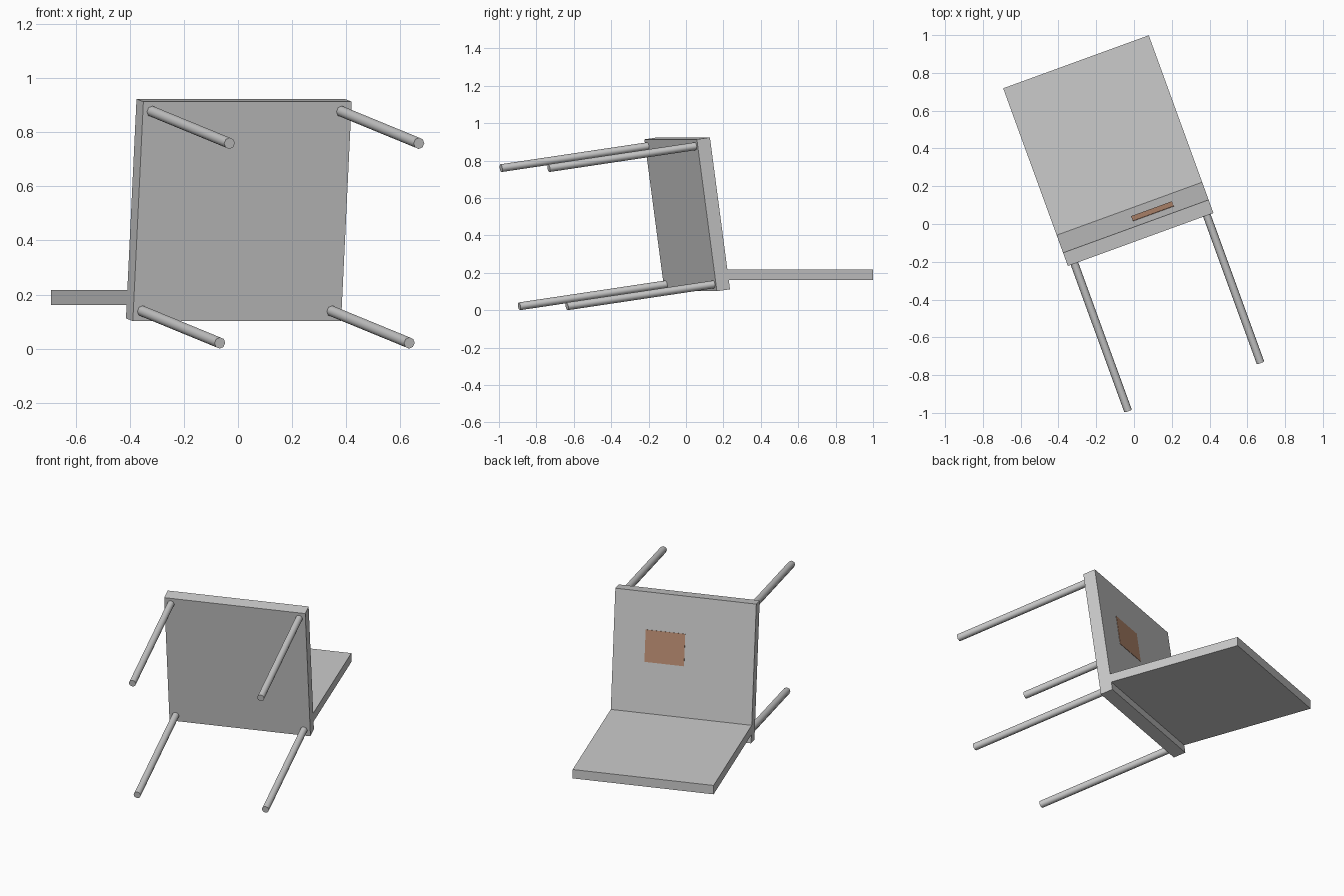
import bpy, math
from mathutils import Matrix, Vector

if "Cube" in bpy.data.objects:
    bpy.data.objects.remove(bpy.data.objects["Cube"])

SIZE = 0.82        # seat and backrest side
THICK = 0.075      # seat thickness
INSET = 0.373      # leg offset from seat centre
LEG = 0.843        # visible leg length
RADIUS = 0.021

# The chair lies tipped over: turned 20 degrees, seat leaning 8 degrees
turn = Matrix.Rotation(math.radians(20), 4, 'Z')
lean = turn @ Matrix.Translation((0.005, 0.005, 0.511)) @ Matrix.Rotation(math.radians(8), 4, 'X')


def place(name, matrix):
    ob = bpy.context.object
    ob.name = name
    ob.data.transform(matrix)
    return ob


def box(name, frame, centre, size):
    bpy.ops.mesh.primitive_cube_add(size=1)
    return place(name, frame @ Matrix.Translation(centre) @ Matrix.Diagonal((*size, 1)))


# Seat slab, standing almost upright
box("seat", lean, (0, 0, 0), (SIZE, THICK, SIZE))

# Backrest lying level, rooted inside the seat
v0, v1 = 0.06, 0.912
box("backrest", turn, (0.005, (v0 + v1) / 2, 0.188), (SIZE, v1 - v0, 0.055))

# Four round legs pointing away from the underside
for side, sx in (("right", 1), ("left", -1)):
    for level, sz in (("upper", 1), ("lower", -1)):
        bpy.ops.mesh.primitive_cylinder_add(vertices=8, radius=RADIUS, depth=LEG + 0.01)
        y = -(THICK + LEG - 0.01) / 2
        place(f"{level}_{side}_leg", lean @ Matrix.Translation((sx * INSET, y, sz * INSET))
              @ Matrix.Rotation(math.radians(90), 4, 'X'))
        bpy.ops.object.shade_smooth_by_angle(angle=math.radians(60))

# Thin brown patch on the sitting surface
patch = box("seat_patch", lean, (0.11, THICK / 2, 0.093), (0.23, 0.004, 0.19))
brown = bpy.data.materials.new("brown")
brown.diffuse_color = (0.5, 0.27, 0.17, 1)
brown.use_nodes = True
brown.node_tree.nodes["Principled BSDF"].inputs["Base Color"].default_value = brown.diffuse_color
patch.data.materials.append(brown)

# Rest the model exactly on the ground
bpy.context.view_layer.update()
low = min(v.co.z for o in bpy.data.objects for v in o.data.vertices)
for o in bpy.data.objects:
    o.data.transform(Matrix.Translation((0, 0, -low)))
